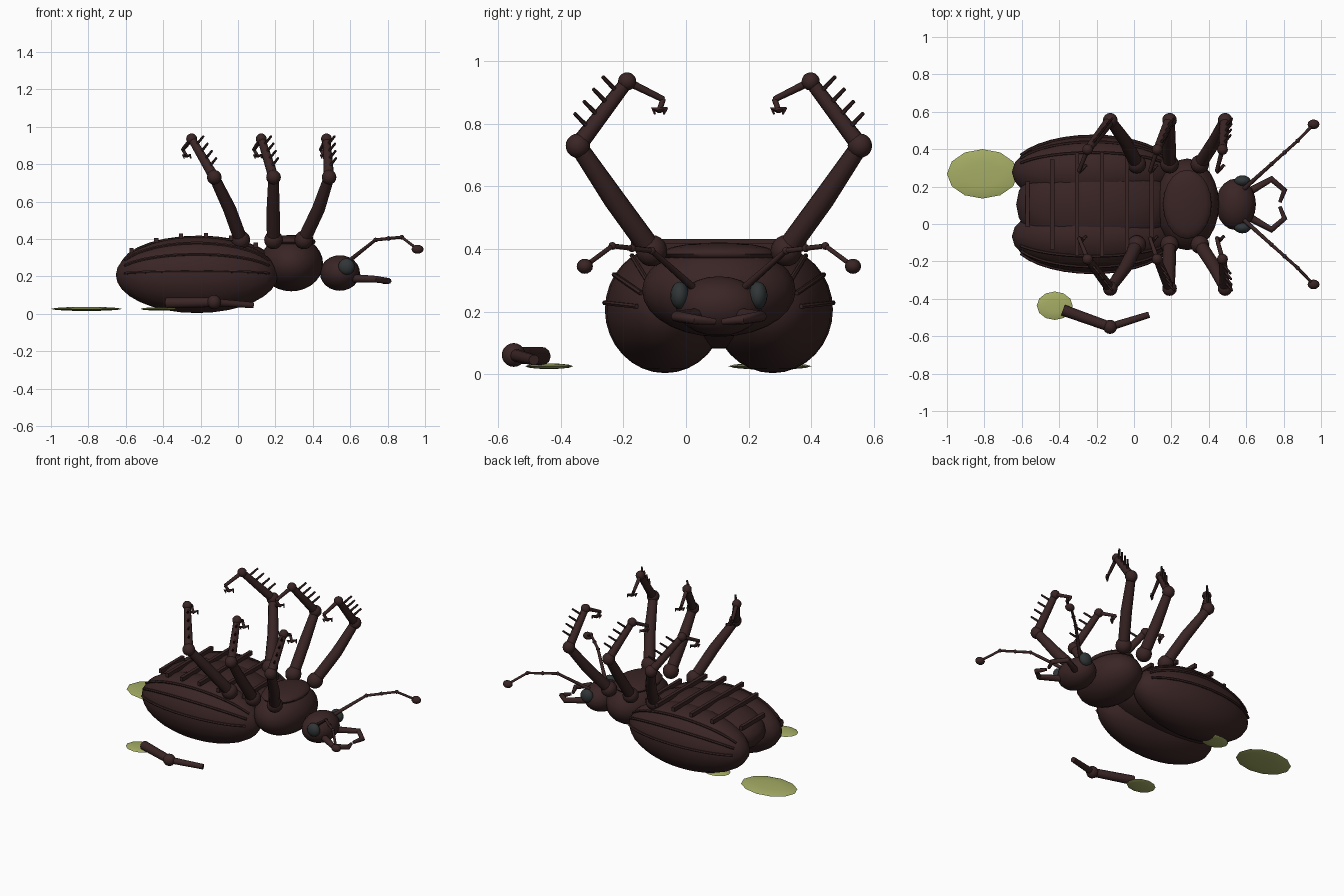
import bpy, math
from mathutils import Vector

if "Cube" in bpy.data.objects:
    bpy.data.objects.remove(bpy.data.objects["Cube"])

MID = 0.105  # body's mirror line in y


def material(name, rgb):
    m = bpy.data.materials.new(name)
    m.diffuse_color = (*rgb, 1)
    m.use_nodes = True
    m.node_tree.nodes["Principled BSDF"].inputs["Base Color"].default_value = m.diffuse_color
    return m


SHELL = material("dark brown shell", (0.042, 0.018, 0.018))
EYE = material("grey black eye", (0.03, 0.036, 0.038))
GOO = material("olive green fluid", (0.38, 0.42, 0.13))


def finish(name, mat, angle=60):
    o = bpy.context.object
    o.name = name
    o.data.materials.clear()
    o.data.materials.append(mat)
    bpy.ops.object.shade_smooth_by_angle(angle=math.radians(angle))
    return o


def ball(name, loc, size, mat=SHELL, seg=16, rings=10, angle=60):
    size = size if isinstance(size, tuple) else (size,) * 3
    bpy.ops.mesh.primitive_uv_sphere_add(segments=seg, ring_count=rings, location=loc)
    bpy.context.object.scale = size
    bpy.ops.object.transform_apply(location=False, rotation=False, scale=True)
    return finish(name, mat, angle)


def tube(name, pts, radii, mat=SHELL, sides=8):
    """Tapered round rod along a path."""
    c = bpy.data.curves.new(name, 'CURVE')
    c.dimensions = '3D'
    c.bevel_depth = 1
    c.bevel_resolution = max(sides // 2 - 2, 0)
    c.use_fill_caps = True
    s = c.splines.new('POLY')
    s.points.add(len(pts) - 1)
    if not isinstance(radii, (list, tuple)):
        radii = [radii] * len(pts)
    for p, co, r in zip(s.points, pts, radii):
        p.co = (*co, 1)
        p.radius = r
    o = bpy.data.objects.new(name, c)
    bpy.context.collection.objects.link(o)
    bpy.ops.object.select_all(action='DESELECT')
    o.select_set(True)
    bpy.context.view_layer.objects.active = o
    bpy.ops.object.convert(target='MESH')
    return finish(name, mat, 50)


def side(x, y, z, s):
    """Point at offset y from the mirror line, on side s."""
    return Vector((x, MID + s * y, z))


# body: abdomen, thorax, breast plate, head
ball("abdomen", (-0.21, MID, 0.25), (0.42, 0.28, 0.168), seg=24, rings=14)
ball("thorax", (0.285, MID, 0.268), (0.17, 0.245, 0.148), seg=24, rings=14)
ball("breast_plate", (0.285, MID, 0.385), (0.13, 0.185, 0.036), seg=20, rings=10)
ball("head", (0.545, MID, 0.218), (0.107, 0.138, 0.095), seg=20, rings=12)

# belly segment bars across the abdomen
for i in range(6):
    x = -0.57 + i * 0.133
    z = 0.25 + 0.168 * math.sqrt(1 - ((x + 0.21) / 0.42) ** 2)
    w = 0.56 * (1 - 0.9 * abs((x + 0.21) / 0.42) ** 3)
    bpy.ops.mesh.primitive_cube_add(size=1, location=(x, MID, max(z, 0.33) + 0.002))
    bpy.context.object.scale = (0.022, w, 0.026)
    bpy.ops.object.transform_apply(location=False, rotation=False, scale=True)
    finish(f"belly_bar_{i + 1}", SHELL, 30)


def leg(label, s, hip_x, bend_x, knee_x, ankle_x, foot_x):
    hip = side(hip_x, 0.215, 0.395, s)
    bend = side(bend_x, 0.335, 0.56, s)
    knee = side(knee_x, 0.45, 0.73, s)
    ankle = side(ankle_x, 0.293, 0.935, s)
    foot = side(foot_x, 0.178, 0.878, s)
    ball(f"{label}_hip", hip, 0.05)
    tube(f"{label}_thigh", [hip, bend, knee], [0.036, 0.035, 0.028], sides=10)
    ball(f"{label}_knee", knee, 0.039)
    tube(f"{label}_shin", [knee, ankle], [0.028, 0.021], sides=10)
    ball(f"{label}_ankle", ankle, 0.029)
    tube(f"{label}_foot", [ankle, foot], [0.013, 0.010])
    # hooked claws
    tip = foot + Vector((0.02, s * 0.012, -0.035))
    tube(f"{label}_toe", [foot, tip], 0.009)
    for k in (-1, 1):
        a = tip + Vector((k * 0.018, k * 0.02, 0.005))
        tube(f"{label}_claw", [tip, a, a + Vector((0.006, -k * 0.006, -0.018))],
             [0.010, 0.008, 0.003], sides=6)
    # shin spines
    for i in range(4):
        p = knee.lerp(ankle, 0.25 + 0.19 * i)
        tube(f"{label}_spine_{i + 1}", [p, p + Vector((0.042, s * 0.05, 0.052))],
             [0.008, 0.006], sides=6)


for s, tag in ((1, "left"), (-1, "right")):
    # wing case with raised ribs
    c = Vector((-0.22, MID + s * 0.172, 0.207))
    rx, ry, rz = 0.433, 0.192, 0.203
    ball(f"{tag}_wing_case", c, (rx, ry, rz), seg=24, rings=16)
    for j, deg in enumerate((6, 33, 57)):
        a = math.radians(deg)
        pts = []
        for k in range(13):
            t = math.radians(-62 + 124 * k / 12)
            pts.append(c + 1.01 * Vector((rx * math.sin(t), s * ry * math.cos(t) * math.cos(a),
                                          rz * math.cos(t) * math.sin(a))))
        tube(f"{tag}_wing_rib_{j + 1}", pts, 0.008, sides=6)

    # eye, breathing hole, jaw
    ball(f"{tag}_eye", side(0.58, 0.125, 0.252, s), (0.044, 0.03, 0.044), EYE)
    ball(f"{tag}_breathing_hole", side(-0.105, 0.222, 0.35, s), 0.014, EYE, 8, 6)
    tube(f"{tag}_jaw", [side(0.61, 0.065, 0.19, s), side(0.735, 0.135, 0.185, s),
                        side(0.805, 0.075, 0.175, s), side(0.78, 0.012, 0.168, s)],
         [0.022, 0.018, 0.016, 0.010])

    # feeler with beads and club
    f = [side(0.59, 0.085, 0.28, s), side(0.735, 0.215, 0.395, s),
         side(0.875, 0.34, 0.41, s), side(0.96, 0.428, 0.345, s)]
    tube(f"{tag}_feeler", f, [0.012, 0.009, 0.008, 0.008])
    for i, p in enumerate((f[1], f[1].lerp(f[2], 0.5), f[2])):
        ball(f"{tag}_feeler_bead_{i + 1}", p, 0.0125, seg=8, rings=6)
    ball(f"{tag}_feeler_club", f[3], (0.032, 0.026, 0.024), seg=12, rings=8)

    # three legs
    leg(f"{tag}_rear_leg", s, 0.015, -0.045, -0.127, -0.248, -0.295)
    leg(f"{tag}_middle_leg", s, 0.19, 0.188, 0.19, 0.124, 0.085)
    leg(f"{tag}_front_leg", s, 0.352, 0.43, 0.487, 0.473, 0.442)

# broken-off leg lying on the ground
joint = Vector((-0.128, -0.55, 0.062))
tube("loose_leg_thigh", [(-0.38, -0.46, 0.058), joint], [0.03, 0.027], sides=10)
ball("loose_leg_knee", joint, 0.038)
tube("loose_leg_shin", [joint, (0.08, -0.485, 0.046)], [0.021, 0.017], sides=10)

# spilled fluid
ball("large_puddle", (-0.81, 0.268, 0.026), (0.19, 0.132, 0.011), GOO, 12, 6)
ball("small_puddle", (-0.424, -0.437, 0.026), (0.096, 0.076, 0.009), GOO, 12, 6)
ball("hidden_puddle", (-0.42, 0.27, 0.026), (0.09, 0.07, 0.009), GOO, 12, 6)
